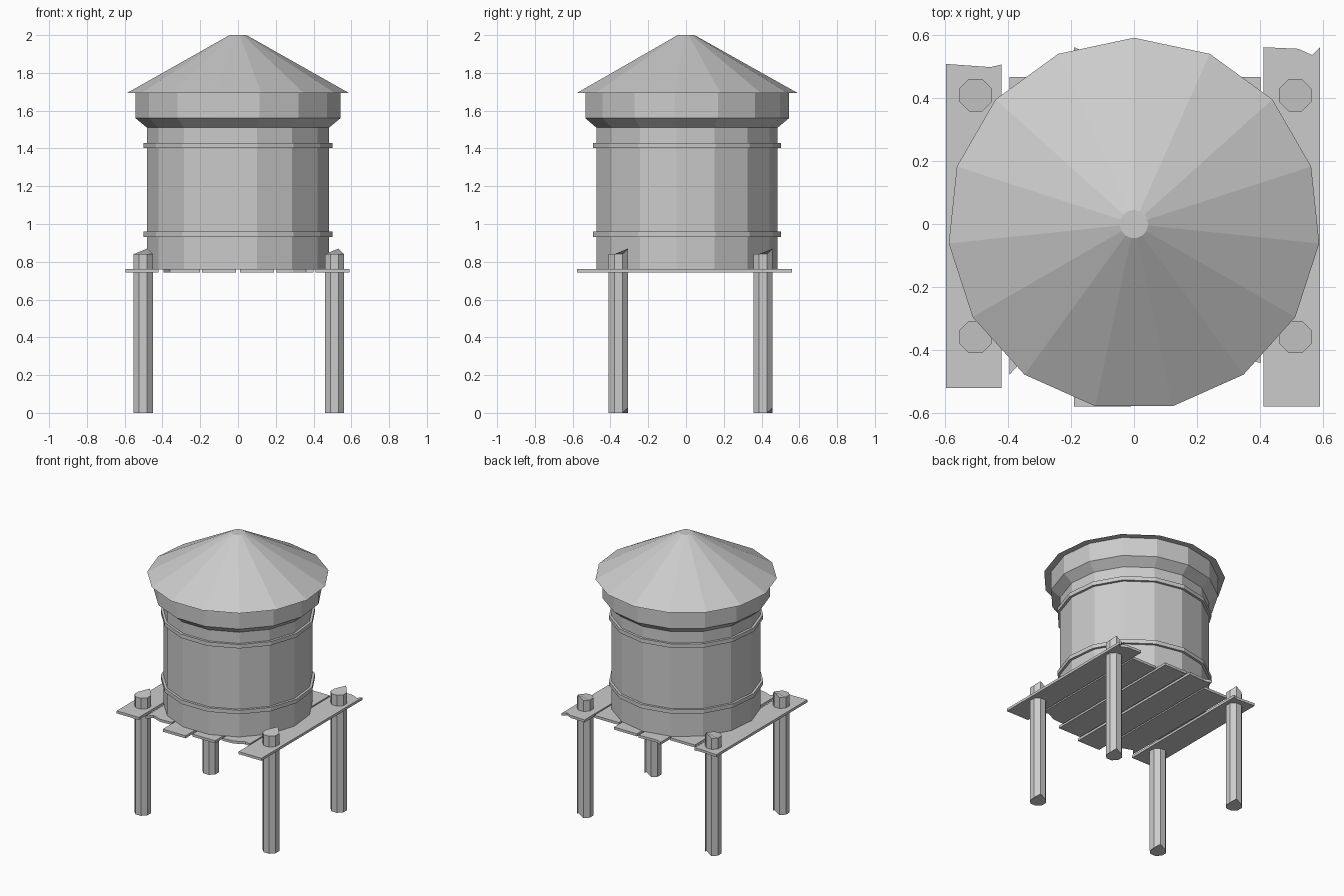
import bpy, bmesh, math

if "Cube" in bpy.data.objects:
    bpy.data.objects.remove(bpy.data.objects["Cube"])

SIDES = 15


def finish(bm, name):
    bmesh.ops.recalc_face_normals(bm, faces=bm.faces)
    mesh = bpy.data.meshes.new(name)
    bm.to_mesh(mesh)
    bm.free()
    obj = bpy.data.objects.new(name, mesh)
    bpy.context.collection.objects.link(obj)
    return obj


def lathe(name, profile, closed=False):
    """Spin (radius, z) points into a 15-sided solid with a corner at +y."""
    bm = bmesh.new()
    rings = []
    for r, z in profile:
        angles = [math.pi / 2 + i * math.tau / SIDES for i in range(SIDES)]
        rings.append([bm.verts.new((r * math.cos(a), r * math.sin(a), z)) for a in angles])
    pairs = list(zip(rings, rings[1:]))
    if closed:
        pairs.append((rings[-1], rings[0]))
    for a, b in pairs:
        for i in range(SIDES):
            j = (i + 1) % SIDES
            bm.faces.new((a[i], a[j], b[j], b[i]))
    if not closed:
        bm.faces.new(rings[0])
        bm.faces.new(rings[-1])
    return finish(bm, name)


def slab(name, outline, z0, z1):
    """Extrude an xy outline between two heights."""
    bm = bmesh.new()
    low = [bm.verts.new((x, y, z0)) for x, y in outline]
    high = [bm.verts.new((x, y, z1)) for x, y in outline]
    n = len(outline)
    for i in range(n):
        j = (i + 1) % n
        bm.faces.new((low[i], low[j], high[j], high[i]))
    bm.faces.new(low)
    bm.faces.new(high)
    return finish(bm, name)


# Tank body with flared collar
lathe("tank", [(0.485, 0.76), (0.485, 1.51), (0.545, 1.56), (0.545, 1.695)])

# Conical roof with small flat top
lathe("roof", [(0.59, 1.694), (0.045, 2.0)])

# Hoops round the tank
for name, z in (("lower_hoop", 0.932), ("upper_hoop", 1.402)):
    lathe(name, [(0.47, z), (0.502, z), (0.502, z + 0.028), (0.47, z + 0.028)], closed=True)

# Platform planks: front edge left to right, then broken back edge right to left
planks = [
    [(-0.595, -0.52), (-0.42, -0.52), (-0.42, 0.505), (-0.455, 0.497), (-0.595, 0.507)],
    [(-0.395, -0.478), (-0.36, -0.44), (-0.29, -0.465), (-0.20, -0.46), (-0.20, 0.465), (-0.395, 0.465)],
    [(-0.19, -0.578), (-0.01, -0.578), (-0.01, 0.55), (-0.15, 0.543), (-0.19, 0.56)],
    [(0.01, -0.53), (0.19, -0.53), (0.19, 0.54), (0.01, 0.54)],
    [(0.205, -0.47), (0.29, -0.465), (0.36, -0.43), (0.40, -0.44), (0.40, 0.465), (0.205, 0.465)],
    [(0.41, -0.578), (0.59, -0.578), (0.59, 0.56), (0.565, 0.535), (0.52, 0.555), (0.41, 0.56)],
]
for i, outline in enumerate(planks):
    slab(f"plank_{i + 1}", outline, 0.744, 0.762)

# Octagonal posts, each with one splintered corner at the back
for side, cx in (("left", -0.502), ("right", 0.511)):
    for end, cy in (("front", -0.358), ("back", 0.408)):
        r = 0.051 / math.cos(math.pi / 8)
        pts = [(cx + r * math.cos(a), cy + r * math.sin(a))
               for a in (math.pi / 8 + k * math.pi / 4 for k in range(8))]
        post = slab(f"{end}_{side}_post", pts, 0.0, 0.84)
        post.data.vertices[1].co.z += 0.028
        post.data.vertices[9].co.z += 0.03
